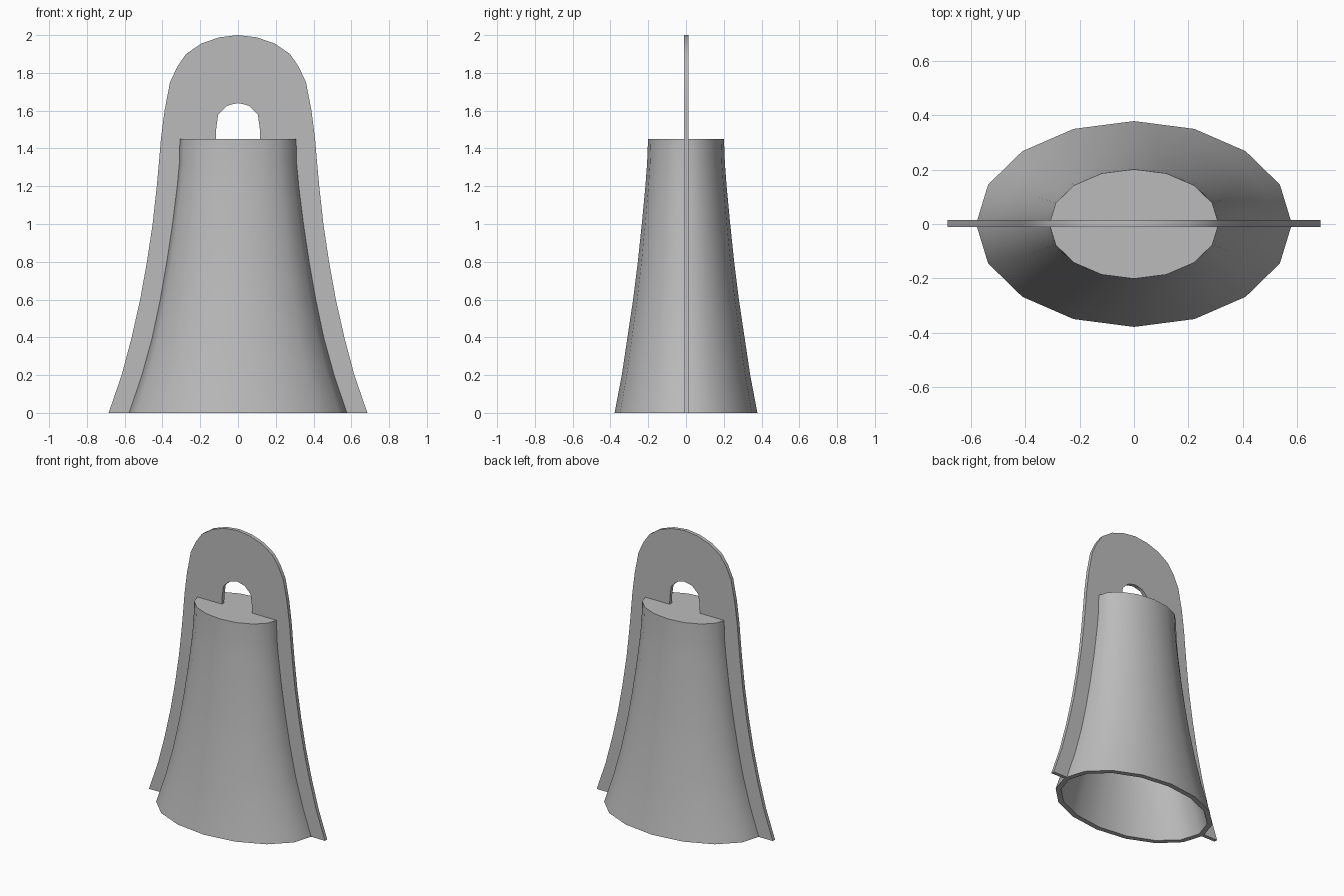
import bpy
import bmesh
import math

cube = bpy.data.objects.get("Cube")
if cube:
    bpy.data.objects.remove(cube, do_unlink=True)

SIDES = 16
WALL = 0.035
CAP_Z = 1.45

# Bell profile: height, half width, half depth
BELL = [(0, 0.58, 0.378), (0.2, 0.512, 0.34), (0.4, 0.457, 0.31), (0.6, 0.415, 0.28),
        (0.8, 0.38, 0.255), (1.0, 0.35, 0.234), (1.2, 0.325, 0.215),
        (1.32, 0.314, 0.206), (CAP_Z, 0.311, 0.201)]
# Outer half width of the fin at each bell height
FIN = [0.685, 0.616, 0.563, 0.518, 0.482, 0.452, 0.43, 0.419, 0.408]
# Upper fin: outer point, inner point around the hole
ARCH = [((0.389, 1.6), (0.21, 1.44)), ((0.36, 1.75), (0.118, 1.44)),
        ((0.32, 1.835), (0.115, 1.51)), ((0.275, 1.9), (0.105, 1.58)),
        ((0.195, 1.955), (0.06, 1.625)), ((0.1, 1.988), (0.03, 1.634)),
        ((0, 2.0), (0, 1.64))]

grey = bpy.data.materials.new("plain grey")
grey.use_nodes = True
colour = (0.5, 0.5, 0.5, 1)
grey.diffuse_color = colour
grey.node_tree.nodes["Principled BSDF"].inputs["Base Color"].default_value = colour


def finish(name, bm, angle):
    bmesh.ops.recalc_face_normals(bm, faces=bm.faces)
    mesh = bpy.data.meshes.new(name)
    bm.to_mesh(mesh)
    bm.free()
    mesh.materials.append(grey)
    obj = bpy.data.objects.new(name, mesh)
    bpy.context.collection.objects.link(obj)
    bpy.ops.object.select_all(action="DESELECT")
    obj.select_set(True)
    bpy.context.view_layer.objects.active = obj
    bpy.ops.object.shade_smooth_by_angle(angle=math.radians(angle))
    return obj


# Hollow bell body: outer skin, bottom rim, inner skin and closed top
def ring(bm, z, rx, ry):
    turn = [2 * math.pi * i / SIDES for i in range(SIDES)]
    return [bm.verts.new((rx * math.cos(a), ry * math.sin(a), z)) for a in turn]


bm = bmesh.new()
outer = [ring(bm, z, rx, ry) for z, rx, ry in reversed(BELL)]
inner = [ring(bm, min(z, CAP_Z - WALL), rx - WALL, ry - WALL) for z, rx, ry in BELL]
rings = outer + inner
for low, high in zip(rings, rings[1:]):
    for i in range(SIDES):
        j = (i + 1) % SIDES
        bm.faces.new((low[i], low[j], high[j], high[i]))
bm.faces.new(rings[0])
bm.faces.new(rings[-1])
finish("bell_body", bm, 40)

# Flat fin running up both sides and arching over the hanging hole
half = [((w, z), (rx - 0.02, z if z < CAP_Z else 1.44))
        for w, (z, rx, ry) in zip(FIN, BELL)] + ARCH
pairs = half + [((-o[0], o[1]), (-i[0], i[1])) for o, i in reversed(half[:-1])]
bm = bmesh.new()
strip = [[bm.verts.new((x, -0.011, z)) for x, z in pair] for pair in pairs]
for a, b in zip(strip, strip[1:]):
    bm.faces.new((a[0], b[0], b[1], a[1]))
bmesh.ops.recalc_face_normals(bm, faces=bm.faces)
solid = bmesh.ops.extrude_face_region(bm, geom=bm.faces[:])
moved = [g for g in solid["geom"] if isinstance(g, bmesh.types.BMVert)]
bmesh.ops.translate(bm, verts=moved, vec=(0, 0.025, 0))
finish("hanging_fin", bm, 30)
